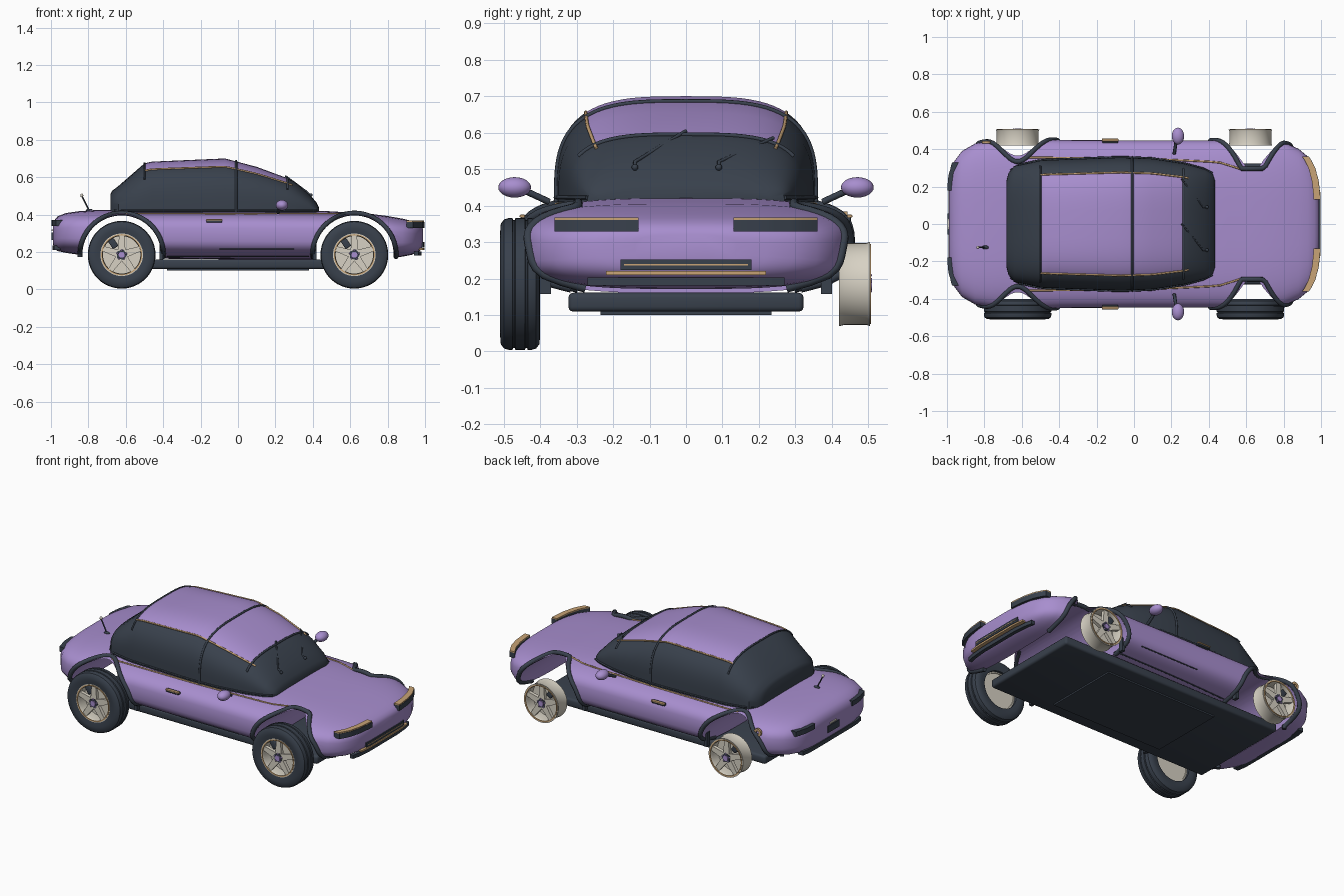
import bpy, bmesh, math
from mathutils import Vector, Matrix

cube = bpy.data.objects.get("Cube")
if cube:
    bpy.data.objects.remove(cube, do_unlink=True)


def material(name, rgb):
    m = bpy.data.materials.new(name)
    m.use_nodes = True
    m.diffuse_color = (*rgb, 1)
    m.node_tree.nodes["Principled BSDF"].inputs["Base Color"].default_value = (*rgb, 1)
    return m


PURPLE = material("purple paint", (0.39, 0.27, 0.62))
DARK = material("dark slate", (0.040, 0.052, 0.072))
GOLD = material("gold trim", (0.58, 0.37, 0.18))
CREAM = material("cream metal", (0.68, 0.64, 0.55))


def add(name, data, *mats):
    ob = bpy.data.objects.new(name, data)
    bpy.context.collection.objects.link(ob)
    for m in mats:
        data.materials.append(m)
    return ob


def from_bmesh(name, bm, *mats):
    bmesh.ops.recalc_face_normals(bm, faces=bm.faces)
    me = bpy.data.meshes.new(name)
    bm.to_mesh(me)
    bm.free()
    return add(name, me, *mats)


def skin(name, rings, mats, caps=True, loop=False, rule=None):
    """Skin closed rings of points into one surface."""
    bm = bmesh.new()
    vs = [[bm.verts.new(p) for p in r] for r in rings]
    n = len(rings[0])
    pairs = list(zip(vs, vs[1:])) + ([(vs[-1], vs[0])] if loop else [])
    for i, (a, b) in enumerate(pairs):
        for j in range(n):
            k = (j + 1) % n
            f = bm.faces.new((a[j], a[k], b[k], b[j]))
            if rule:
                f.material_index = rule(i, j)
    if caps and not loop:
        for r in (vs[0], vs[-1]):
            bm.faces.new(r).material_index = 1 if rule else 0
    return from_bmesh(name, bm, *mats)


def lathe(name, profile, centre, mat, loop=True, steps=48):
    """Turn (radius, depth) points about an axis along y."""
    x, y, z = centre
    turn = [math.tau * i / steps for i in range(steps)]
    rings = [[(x + r * math.cos(a), y + d, z + r * math.sin(a)) for a in turn] for r, d in profile]
    return skin(name, rings, [mat], loop=loop)


def box(name, centre, size, mat, bevel=0.0, tilt=0.0):
    bm = bmesh.new()
    bmesh.ops.create_cube(bm, size=1)
    bmesh.ops.scale(bm, vec=size, verts=bm.verts)
    if bevel:
        bmesh.ops.bevel(bm, geom=bm.edges[:], offset=bevel, segments=3, affect='EDGES', profile=0.5)
    bmesh.ops.transform(bm, matrix=Matrix.Translation(centre) @ Matrix.Rotation(tilt, 4, 'Y'), verts=bm.verts)
    return from_bmesh(name, bm, mat)


def ball(name, centre, radii, mat):
    bm = bmesh.new()
    bmesh.ops.create_uvsphere(bm, u_segments=24, v_segments=14, radius=1)
    bmesh.ops.scale(bm, vec=radii, verts=bm.verts)
    bmesh.ops.translate(bm, vec=centre, verts=bm.verts)
    return from_bmesh(name, bm, mat)


def tube(name, pts, radius, mat):
    cu = bpy.data.curves.new(name, 'CURVE')
    cu.dimensions = '3D'
    cu.bevel_depth, cu.bevel_resolution, cu.use_fill_caps = radius, 2, True
    sp = cu.splines.new('POLY')
    sp.points.add(len(pts) - 1)
    for q, p in zip(sp.points, pts):
        q.co = (*p, 1)
    return add(name, cu, mat)


def at(table, x):
    """Interpolate a station table at x."""
    for a, b in zip(table, table[1:]):
        if x <= b[0]:
            f = max(0, (x - a[0]) / (b[0] - a[0]))
            return [u + (v - u) * f for u, v in zip(a[1:], b[1:])]
    return table[-1][1:]


def power(v, e):
    return math.copysign(abs(v) ** e, v)


def span(a, b, n):
    return [a + (b - a) * i / (n - 1) for i in range(n)]


# Body shell: x, half width, bottom, top
BODY = [(-.99, .20, .245, .34), (-.985, .26, .225, .365), (-.965, .33, .205, .39), (-.92, .39, .195, .408),
        (-.85, .43, .185, .418), (-.76, .447, .178, .424), (-.5, .45, .165, .425), (0, .447, .16, .425),
        (.45, .447, .16, .42), (.7, .45, .165, .405), (.8, .437, .168, .392), (.88, .402, .175, .378),
        (.93, .36, .185, .366), (.965, .295, .2, .352), (.982, .22, .215, .338), (.99, .14, .235, .322)]
POW = 3.3


def body_ring(x, n=56):
    w, lo, hi = at(BODY, x)
    c, h = (lo + hi) / 2, (hi - lo) / 2
    return [(x, w * power(math.cos(t), 2 / POW), c + h * power(math.sin(t), 2 / POW))
            for t in (math.tau * i / n for i in range(n))]


def body_y(x, z):
    w, lo, hi = at(BODY, x)
    d = min(1, abs(z - (lo + hi) / 2) / ((hi - lo) / 2))
    return w * max(0.25, 1 - d ** POW) ** (1 / POW)


def end_x(y, z, end):
    x = 0.6
    while x < 0.99 and body_y(end * x, z) > abs(y):
        x += 0.002
    return end * x


stations = sorted({s[0] for s in BODY} | {round(v, 3) for v in span(-.7, .7, 15)})
body = skin("body", [body_ring(x) for x in stations], [PURPLE])

# Wheel openings pass through the full width
WHEEL_X, WHEEL_Z, ARCH = 0.622, 0.185, 0.215
cutters = []
for wx in (-WHEEL_X, WHEEL_X):
    c = lathe("arch_cutter", [(ARCH, -.7), (ARCH, .7)], (wx, 0, WHEEL_Z), PURPLE, loop=False, steps=64)
    c.hide_render = True
    mod = body.modifiers.new("arch", 'BOOLEAN')
    mod.operation, mod.solver, mod.object = 'DIFFERENCE', 'EXACT', c
    cutters.append(c)
bpy.context.view_layer.update()
cut = bpy.data.meshes.new_from_object(body.evaluated_get(bpy.context.evaluated_depsgraph_get()))
body.modifiers.clear()
body.data = cut
for c in cutters:
    bpy.data.objects.remove(c, do_unlink=True)

# Cabin: x, half width, height above the belt line
CABIN = [(-.682, .23, .10), (-.672, .27, .118), (-.64, .31, .142), (-.5, .34, .264), (-.46, .343, .273),
         (-.07, .357, .29), (.1, .35, .245), (.26, .325, .186), (.3, .315, .168), (.38, .292, .1),
         (.42, .27, .055), (.432, .235, .03)]
BELT, SEGS, EDGE = 0.41, 40, 11


def cabin_pt(x, t, out=0.0):
    w, h = at(CABIN, x)
    return (x, (w + out) * power(math.cos(t), 2 / POW), BELT + (h + out) * power(abs(math.sin(t)), 2 / POW))


def cabin_arc(x, first, last, out=0.0):
    return [cabin_pt(x, math.pi * j / SEGS, out) for j in range(first, last + 1)]


roof = lambda i, j: 0 if -.51 < CABIN[i][0] < .25 and EDGE <= j < SEGS - EDGE else 1
skin("cabin", [cabin_arc(s[0], 0, SEGS) for s in CABIN], [PURPLE, DARK], rule=roof)
tube("roof_seam", cabin_arc(-.01, 0, SEGS, .002), .006, DARK)
tube("windscreen_header", cabin_arc(.265, 7, SEGS - 7, .001), .006, DARK)
tube("rear_glass_header", cabin_arc(-.5, 7, SEGS - 7, .001), .005, DARK)
for y0, y1 in ((-.14, 0), (.09, .24)):
    tube("wiper", [(.385, y0, .47 + .035), (.37, y0, .475 + .045), (.255, y1, .605 - abs(y1) * .08)], .005, DARK)
    ball("wiper_pivot", (.39, y0, .505), (.009, .009, .009), DARK)


def strip(name, y0, y1, z, half, end, mat, out=0.006):
    """Bar wrapped around the nose (+1) or tail (-1)."""
    rings = []
    for y in span(y0, y1, 13):
        x = end_x(y, .29, end)
        rings.append([(x + dx * end, y, z + dz) for dx, dz in
                      ((-.03, -half), (out, -half), (out, half), (-.03, half))])
    return skin(name, rings, [mat])


# Nose bars, tail bars and rear plate
strip("grille", -.18, .18, .238, .014, 1, DARK)
strip("grille_line", -.17, .17, .238, .002, 1, GOLD, .008)
strip("nose_trim", -.22, .22, .215, .005, 1, GOLD, .007)
strip("nose_lower_lip", -.27, .27, .192, .011, 1, DARK, -.008)
strip("tail_bumper", -.28, .28, .222, .012, -1, DARK, .003)
box("rear_plate", (-.99, 0, .285), (.012, .11, .04), DARK)
box("rear_plate_light", (-.99, 0, .315), (.014, .06, .008), CREAM)

# Underbody
box("floor_pan", (0, 0, .135), (1.52, .645, .052), DARK, .014)
box("floor_panel", (0, 0, .107), (.76, .47, .014), DARK)

# Antenna
tube("antenna", [(-.795, -.125, .42), (-.835, -.125, .5)], .004, DARK)
ball("antenna_tip", (-.835, -.125, .502), (.008, .008, .01), CREAM)
ball("antenna_base", (-.795, -.125, .423), (.018, .01, .008), DARK)

TYRE = [(.114, -.05), (.14, -.055), (.165, -.053), (.177, -.044), (.181, -.03), (.181, -.021), (.175, -.019),
        (.175, -.015), (.181, -.013), (.181, .013), (.175, .015), (.175, .019), (.181, .021), (.181, .03),
        (.177, .044), (.165, .053), (.14, .055), (.114, .05)]


def wheel(side, wx, s):
    c = (wx, s * .455, WHEEL_Z)
    if s < 0:
        lathe(side + "_tyre", TYRE, c, DARK)
    rim = [(.107, -.035), (.116, -.035), (.112, -.02), (.112, .04), (.116, .05), (.104, .05), (.1, .035)]
    lathe(side + "_rim", [(r, d * s) for r, d in rim], c, CREAM)
    lathe(side + "_rim_ring", [(.103, .049 * s), (.110, .049 * s), (.110, .053 * s), (.103, .053 * s)], c, GOLD)
    lathe(side + "_brake_disc", [(.107, -.03 * s), (.107, -.02 * s)], c, CREAM, loop=False)
    box(side + "_caliper", (wx - .045, s * .46, WHEEL_Z + .06), (.035, .05, .05), DARK, .005, -.6)
    # Five tapered spokes as one star
    pts = []
    for k in range(5):
        a = math.pi / 2 + math.tau * k / 5
        for r, d in ((.034, -.63), (.106, -.13), (.106, .13)):
            pts.append((r * math.cos(a + d), r * math.sin(a + d)))
        bolt = (wx + .024 * math.cos(a), c[1] + s * .05, WHEEL_Z + .024 * math.sin(a))
        ball(side + "_bolt", bolt, (.005, .005, .005), PURPLE)
    skin(side + "_spokes", [[(wx + u, c[1] + s * d, WHEEL_Z + v) for u, v in pts] for d in (.025, .046)], [CREAM])
    lathe(side + "_hub", [(.03, .02 * s), (.03, .049 * s)], c, DARK, loop=False, steps=5)
    lathe(side + "_hub_cap", [(.016, .03 * s), (.016, .055 * s)], c, PURPLE, loop=False, steps=24)


for s in (-1, 1):
    row = "front" if s < 0 else "back"
    for wx in (-WHEEL_X, WHEEL_X):
        side = row + ("_right" if wx < 0 else "_left")
        wheel(side, wx, s)
        # Arch lip follows the body side
        lip = []
        for a in span(-.05, math.pi + .05, 40):
            x, z = wx + (ARCH + .008) * math.cos(a), WHEEL_Z + (ARCH + .008) * math.sin(a)
            lip.append((x, s * (body_y(x, z) + .001), z))
        tube(side + "_arch_lip", lip, .013, DARK)
        box(side + "_mud_flap", (math.copysign(.41, wx), s * .385, .2), (.02, .03, .085), DARK)
    # Roof edge and shoulder trims
    t = math.pi * EDGE / SEGS if s > 0 else math.pi * (SEGS - EDGE) / SEGS
    tube(row + "_roof_trim", [cabin_pt(x, t, .001) for x in span(-.5, .29, 24)], .005, GOLD)
    tube(row + "_shoulder_trim", [(x, s * body_y(x, .403), .403) for x in span(-.6, .62, 24)], .005, GOLD)
    tube(row + "_belt_seal", [(x, s * (at(CABIN, x)[0] + .002), .422) for x in span(-.66, .42, 24)], .005, DARK)
    tube(row + "_door_line", [(x, s * body_y(x, .215), .215) for x in span(-.1, .3, 6)], .003, DARK)
    tube(row + "_sill_line", [(x, s * body_y(x, .178), .178) for x in span(-.38, .38, 6)], .004, DARK)
    # Door handle, mirror
    box(row + "_handle_base", (-.127, s * .442, .365), (.085, .02, .016), DARK, .003)
    box(row + "_handle", (-.127, s * .449, .371), (.088, .014, .008), GOLD, .002)
    ball(row + "_mirror", (.235, s * .47, .45), (.033, .045, .028), PURPLE)
    tube(row + "_mirror_arm", [(.215, s * .375, .41), (.225, s * .44, .44)], .009, DARK)
    # Lamps
    strip(row + "_nose_lamp", s * .13, s * .36, .345, .016, 1, DARK)
    strip(row + "_nose_lamp_trim", s * .13, s * .36, .364, .004, 1, GOLD, .004)
    strip(row + "_tail_lamp", s * .18, s * .33, .355, .015, -1, DARK)
lathe("fuel_cap", [(.010, .43), (.024, .43), (.024, .443), (.010, .443)], (-.79, 0, .36), GOLD)

# Shading
bpy.ops.object.select_all(action='DESELECT')
for ob in bpy.context.scene.objects:
    if ob.type == 'MESH':
        ob.select_set(True)
        bpy.context.view_layer.objects.active = ob
bpy.ops.object.shade_smooth_by_angle(angle=math.radians(35))
